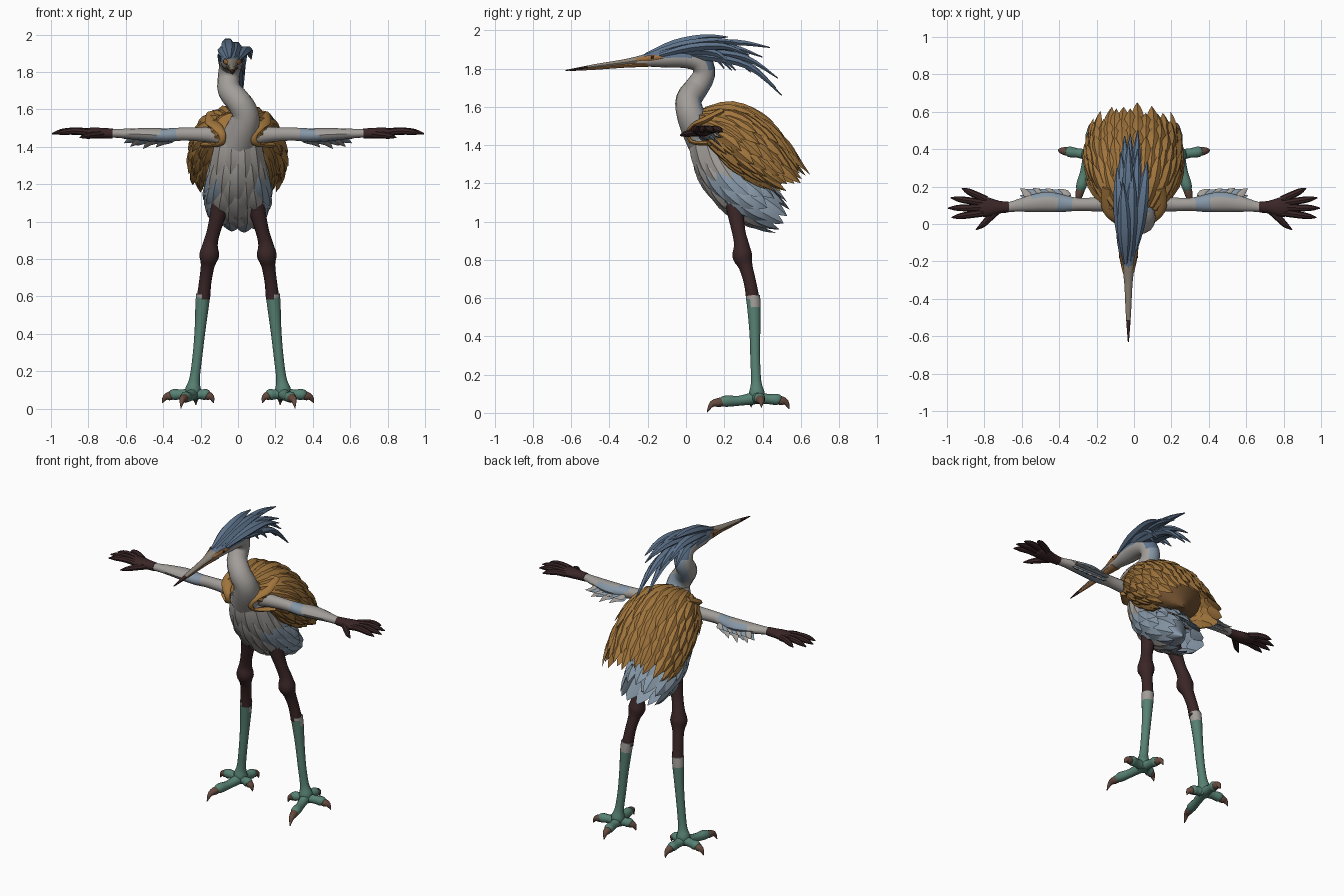
import bpy, bmesh, random
from math import sin, cos, pi, radians
from mathutils import Vector

random.seed(4)
if "Cube" in bpy.data.objects:
    bpy.data.objects.remove(bpy.data.objects["Cube"])

COLOURS = {
    "ochre": (0.35, 0.175, 0.045), "dark_ochre": (0.17, 0.085, 0.03),
    "pale_grey": (0.36, 0.34, 0.32), "light_blue": (0.24, 0.31, 0.385),
    "slate_blue": (0.11, 0.17, 0.26), "dark_brown": (0.043, 0.019, 0.02),
    "teal": (0.095, 0.22, 0.17), "claw_brown": (0.13, 0.07, 0.05),
    "beak_tan": (0.27, 0.235, 0.19), "orange": (0.34, 0.16, 0.055),
}
MATS = {}
for key, rgb in COLOURS.items():
    m = bpy.data.materials.new(key)
    m.use_nodes = True
    m.diffuse_color = (*rgb, 1)
    bsdf = m.node_tree.nodes["Principled BSDF"]
    bsdf.inputs["Base Color"].default_value = (*rgb, 1)
    bsdf.inputs["Roughness"].default_value = 0.8
    MATS[key] = m

X, Y, Z = Vector((1, 0, 0)), Vector((0, 1, 0)), Vector((0, 0, 1))


def at(pts, u):
    """Catmull-Rom value of a list of tuples at parameter u."""
    last = len(pts) - 1
    u = max(0, min(last, u))
    i = min(int(u), last - 1)
    f = u - i
    quad = [pts[max(0, min(last, i + j))] for j in (-1, 0, 1, 2)]
    return [b + 0.5 * f * (c - a + f * (2 * a - 5 * b + 4 * c - d + f * (3 * (b - c) + d - a)))
            for a, b, c, d in zip(*quad)]


def skin(bm, rings, mat=0):
    """Join rings of points into a closed tube; mat is an index or a rule on the face centre."""
    loops = [[bm.verts.new(p) for p in ring] for ring in rings]
    n = len(loops[0])
    faces = [bm.faces.new((a[i], a[(i + 1) % n], b[(i + 1) % n], b[i]))
             for a, b in zip(loops, loops[1:]) for i in range(n)]
    faces += [bm.faces.new(loops[0][::-1]), bm.faces.new(loops[-1])]
    for f in faces:
        f.material_index = mat(f.calc_center_median()) if callable(mat) else mat


def loft(bm, stations, mat=0, ref=X, sides=10, steps=3):
    """Sweep an ellipse through stations (x, y, z, side radius, other radius)."""
    pts = [s if len(s) == 5 else (*s, s[3]) for s in stations]
    rings = []
    for k in range((len(pts) - 1) * steps + 1):
        u = k / steps
        c = at(pts, u)
        tan = (Vector(at(pts, u + .1)[:3]) - Vector(at(pts, u - .1)[:3])).normalized()
        side = (ref - tan * ref.dot(tan)).normalized()
        up = tan.cross(side)
        rw, rh = max(c[3], .001), max(c[4], .001)
        rings.append([Vector(c[:3]) + side * rw * cos(a) + up * rh * sin(a)
                      for a in (2 * pi * i / sides for i in range(sides))])
    skin(bm, rings, mat)


def shell(st, t, phi, grow=1.0):
    """Point on a body shell; stations are (y, z, half width, back depth, front depth)."""
    u = max(.03, min(.97, t)) * (len(st) - 1)
    y, z, lat, back, front = at(st, u)
    a, b = at(st, u - .1), at(st, u + .1)
    tan = Vector((0, b[0] - a[0], b[1] - a[1])).normalized()
    out = Vector((0, -tan.z, tan.y))
    depth = back if cos(phi) > 0 else front
    return Vector((0, y, z)) + grow * (X * lat * sin(phi) + out * depth * cos(phi))


def shell_core(bm, st, t0, t1, mat=0):
    """Solid under the feathers, closing to a blunt point at its lower end."""
    skin(bm, [[shell(st, t0 + (t1 - t0) * k / 12, 2 * pi * i / 24, .91 * min(1, (12.3 - k) / 4))
               for i in range(24)] for k in range(13)], mat)


def shell_feather(bm, st, t0, length, phi, width, lift, mat=0):
    """Pointed ridged feather lying along a shell, its tip lifted."""
    rings = []
    for s, w in ((0, .5), (.3, .95), (.5, 1), (.7, .78), (.87, .4), (1, .03)):
        t = t0 + length * s
        p = shell(st, t, phi, 1 + lift * s)
        side = (shell(st, t, phi + .05) - shell(st, t, phi - .05)).normalized()
        tan = (shell(st, t + .02, phi) - shell(st, t - .02, phi)).normalized()
        n = side.cross(tan)
        if n.dot(p - shell(st, t, phi, 0)) < 0:
            n = -n
        rings.append([p - side * w * width, p + n * .016 * w, p + side * w * width, p - n * .006 * w])
    skin(bm, rings, mat)


def finish(bm, name, mats, mirror=False, angle=40):
    bmesh.ops.recalc_face_normals(bm, faces=bm.faces)
    mesh = bpy.data.meshes.new(name)
    bm.to_mesh(mesh)
    bm.free()
    ob = bpy.data.objects.new(name, mesh)
    bpy.context.collection.objects.link(ob)
    for key in mats:
        mesh.materials.append(MATS[key])
    if mirror:
        ob.modifiers.new("Mirror", "MIRROR").use_mirror_merge = False
    bpy.ops.object.select_all(action="DESELECT")
    ob.select_set(True)
    bpy.context.view_layer.objects.active = ob
    bpy.ops.object.shade_smooth_by_angle(angle=radians(angle))


# Torso with chest and skirt feathers: grey in front, light blue at the sides and back
TORSO = [(.10, 1.52, .10, .08, .09), (.14, 1.36, .115, .10, .10), (.21, 1.23, .14, .12, .105),
         (.32, 1.12, .15, .12, .10), (.43, 1.05, .12, .085, .08), (.54, .985, .08, .05, .045)]
bm = bmesh.new()
shell_core(bm, TORSO, .03, .85, lambda c: int(c.z < 1.2 and c.y > .16))
finish(bm, "torso", ["pale_grey", "light_blue"])
bm = bmesh.new()
for row in range(7):
    for i in range(11):
        phi = 2 * pi * (i + .5 * (row % 2)) / 11
        blue = cos(phi) > -.8 and row > 1 or row > 5
        shell_feather(bm, TORSO, .07 + .095 * row, .26 + random.uniform(-.04, .04), phi,
                      .046, random.uniform(.1, .2) + .03 * row, int(blue))
finish(bm, "body_feathers", ["pale_grey", "light_blue"], angle=25)

# Cape of long layered feathers over the back, shorter toward the sides
CAPE = [(.05, 1.53, .11, .06, .08), (.18, 1.47, .20, .155, .12), (.30, 1.38, .23, .18, .14),
        (.40, 1.29, .23, .165, .12), (.50, 1.21, .21, .13, .09), (.60, 1.14, .17, .10, .06)]
bm = bmesh.new()
shell_core(bm, CAPE, .04, .72, lambda c: int(c.z < 1.42))
finish(bm, "cape", ["ochre", "dark_ochre"])
bm = bmesh.new()
for row in range(8):
    for i in range(15):
        f = (i + .5 * (row % 2) - 7.25) / 7.25
        t0 = (.03 + .086 * row) * (1 - .3 * f * f) + random.uniform(-.02, .02)
        shell_feather(bm, CAPE, t0, .31 + random.uniform(-.04, .03),
                      radians(128 + 3 * row) * f, .034, random.uniform(.08, .18))
finish(bm, "cape_feathers", ["ochre"], angle=25)
bm = bmesh.new()
loft(bm, [(.12, .19, 1.575, .05, .02), (.135, .10, 1.53, .042, .02), (.11, .04, 1.505, .03, .012),
          (.085, .01, 1.465, .02, .01), (.09, .025, 1.42, .018, .01), (.13, .07, 1.41, .022, .012),
          (.18, .13, 1.41, .03, .014)])
finish(bm, "cape_strap", ["ochre"], mirror=True)

# Head and curved neck: slate crown, light blue nape
def head_colour(c):
    if c.z > 1.862 and c.y < .14 or c.z > 1.8 and c.y > .1:
        return 1
    return 2 if c.y > .068 + max(0, c.z - 1.64) * .5 and c.z < 1.8 else 0


bm = bmesh.new()
loft(bm, [(-.03, -.28, 1.833, .02, .02), (-.03, -.2, 1.845, .038, .035), (-.035, -.1, 1.855, .055, .05),
          (-.035, 0, 1.858, .062, .056), (-.04, .075, 1.835, .06, .058), (-.05, .095, 1.77, .058),
          (-.045, .055, 1.70, .063), (.005, .015, 1.64, .068), (.04, .02, 1.575, .072),
          (.03, .05, 1.51, .085), (0, .1, 1.43, .1)], head_colour, sides=16)
finish(bm, "head_and_neck", ["pale_grey", "slate_blue", "light_blue"])

# Crest feathers sweeping back from the crown, the low ones drooping
bm = bmesh.new()
TIPS = [(-.06, .22, 1.965), (-.01, .30, 1.93), (-.03, .44, 1.91), (.02, .40, 1.86), (-.07, .38, 1.83),
        (-.09, .30, 1.87), (.07, .33, 1.87), (-.02, .48, 1.75), (.02, .50, 1.66), (-.05, .47, 1.70),
        (-.09, .24, 1.79), (.03, .26, 1.79), (-.04, .34, 1.78), (.01, .2, 1.80), (-.08, .19, 1.82)]
for i, tip in enumerate(TIPS):
    tip = Vector(tip)
    droop = (1.97 - tip.z) * .22
    start = Vector((-.035 + (tip.x + .035) * .4, -.21 + .012 * i, 1.87))
    mids = [start.lerp(tip, f) + Z * h for f, h in ((.35, .026 + droop * .6), (.72, .024 + droop))]
    loft(bm, [(*start, .012, .012), (*mids[0], .036, .024), (*mids[1], .028, .018), (*tip, .003)],
         sides=6, steps=4)
finish(bm, "crest", ["slate_blue"])

# Beak halves with a dark tip, eye patches and eyes
bm = bmesh.new()
loft(bm, [(-.03, -.22, 1.848, .034, .026), (-.03, -.32, 1.833, .022, .017),
          (-.03, -.48, 1.812, .014, .011), (-.03, -.63, 1.79, .003)],
     lambda c: int(c.y < -.5), steps=5)
loft(bm, [(-.03, -.2, 1.826, .033, .018), (-.03, -.32, 1.817, .02, .013),
          (-.03, -.48, 1.802, .012, .009), (-.03, -.61, 1.79, .003)],
     lambda c: 1 if c.y < -.53 else 2, steps=5)
finish(bm, "beak", ["beak_tan", "dark_brown", "orange"])
bm = bmesh.new()
for s in (-1, 1):
    loft(bm, [(-.03 + s * .022, -.26, 1.845, .008), (-.03 + s * .038, -.18, 1.856, .01, .016),
              (-.03 + s * .05, -.12, 1.858, .004)])
    loft(bm, [(-.03 + s * .036, -.175, 1.858, .012), (-.03 + s * .051, -.175, 1.858, .007)],
         1, ref=Y, steps=1)
finish(bm, "eyes", ["orange", "dark_brown"])

# Arms with feathered forearms
bm = bmesh.new()
loft(bm, [(.05, .12, 1.45, .06), (.12, .11, 1.462, .046), (.2, .105, 1.467, .038), (.3, .105, 1.468, .035),
          (.38, .11, 1.463, .046, .036), (.47, .118, 1.465, .054, .036), (.58, .105, 1.47, .04, .028),
          (.66, .092, 1.472, .027, .023), (.71, .09, 1.472, .027, .024)],
     lambda c: int(.34 < c.x < .42 or .4 < c.x < .55 and (c.y > .135 or c.z < 1.455)), ref=Y, sides=12)
finish(bm, "arm", ["pale_grey", "light_blue"], mirror=True)
bm = bmesh.new()
for row in range(2):
    for i in range(7):
        size = random.uniform(.7, 1.1) * (.5 + .5 * sin(pi * (i + 1) / 8))
        x, y, z = .35 + .034 * i, .125 + .02 * row, 1.447 + .015 * row
        loft(bm, [(x, y, z, .016, .007), (x + .018, y + .025 * size, z - .02 * size, .024, .008),
                  (x + .055, y + .06 * size, z - (.055 - .03 * row) * size, .001)],
             (i + row) % 2, sides=6)
finish(bm, "forearm_feathers", ["light_blue", "pale_grey"], mirror=True)

# Hands: palm, four fingers and a thumb
bm = bmesh.new()
loft(bm, [(.67, .09, 1.472, .029, .026), (.72, .09, 1.473, .034, .028), (.78, .09, 1.475, .052, .028),
          (.83, .095, 1.476, .05, .02), (.845, .095, 1.476, .03, .01)], ref=Y, sides=12)
for y0, tx, ty in ((.13, .92, .19), (.11, .98, .14), (.088, .995, .085), (.062, .975, .035)):
    loft(bm, [(.79, y0, 1.476, .02), (.79 + (tx - .79) * .4, y0 + (ty - y0) * .4, 1.484, .019),
              (.79 + (tx - .79) * .75, y0 + (ty - y0) * .75, 1.48, .016), (tx, ty, 1.47, .003)],
         ref=Z, sides=8)
loft(bm, [(.73, .075, 1.467, .022), (.775, .03, 1.463, .019), (.81, -.005, 1.458, .015),
          (.845, -.03, 1.45, .003)], ref=Z, sides=8)
finish(bm, "hand", ["dark_brown"], mirror=True)

# Legs: dark thighs with knobbly knees, teal shanks with a pale cuff
bm = bmesh.new()
loft(bm, [(.085, .25, 1.16, .06), (.10, .255, 1.07, .046), (.13, .275, .95, .036), (.148, .29, .88, .04),
          (.154, .295, .82, .053), (.162, .312, .765, .037), (.175, .335, .68, .033), (.185, .35, .59, .036)],
     sides=14)
finish(bm, "thigh", ["dark_brown"], mirror=True)
bm = bmesh.new()
loft(bm, [(.186, .35, .612, .038), (.192, .355, .55, .036), (.203, .36, .42, .029), (.217, .362, .28, .026),
          (.232, .367, .16, .028), (.24, .37, .10, .042), (.24, .37, .05, .03)],
     lambda c: int(c.z > (.555 if c.y > .345 else .59)), sides=14, steps=5)
finish(bm, "shank", ["teal", "pale_grey"], mirror=True)

# Feet: four knuckled toes, each ending in a curved claw
bm = bmesh.new()
ankle = Vector((.24, .37, .08))
for tip in ((.305, .11, .003), (.405, .395, .03), (.225, .54, .02), (.13, .34, .03)):
    end = Vector(tip)
    a, b, c, d = (Vector((*ankle.lerp(end, f).xy, z + end.z * .5))
                  for f, z in ((.35, .062), (.62, .06), (.74, .054), (.9, .045)))
    loft(bm, [(*ankle, .034), (*a, .026), (*b, .03), (*c, .02)], 0, ref=Z)
    loft(bm, [(*b, .018), (*c, .024), (*d, .016), (*end, .002)], 1, ref=Z)
finish(bm, "foot", ["teal", "claw_brown"], mirror=True)
